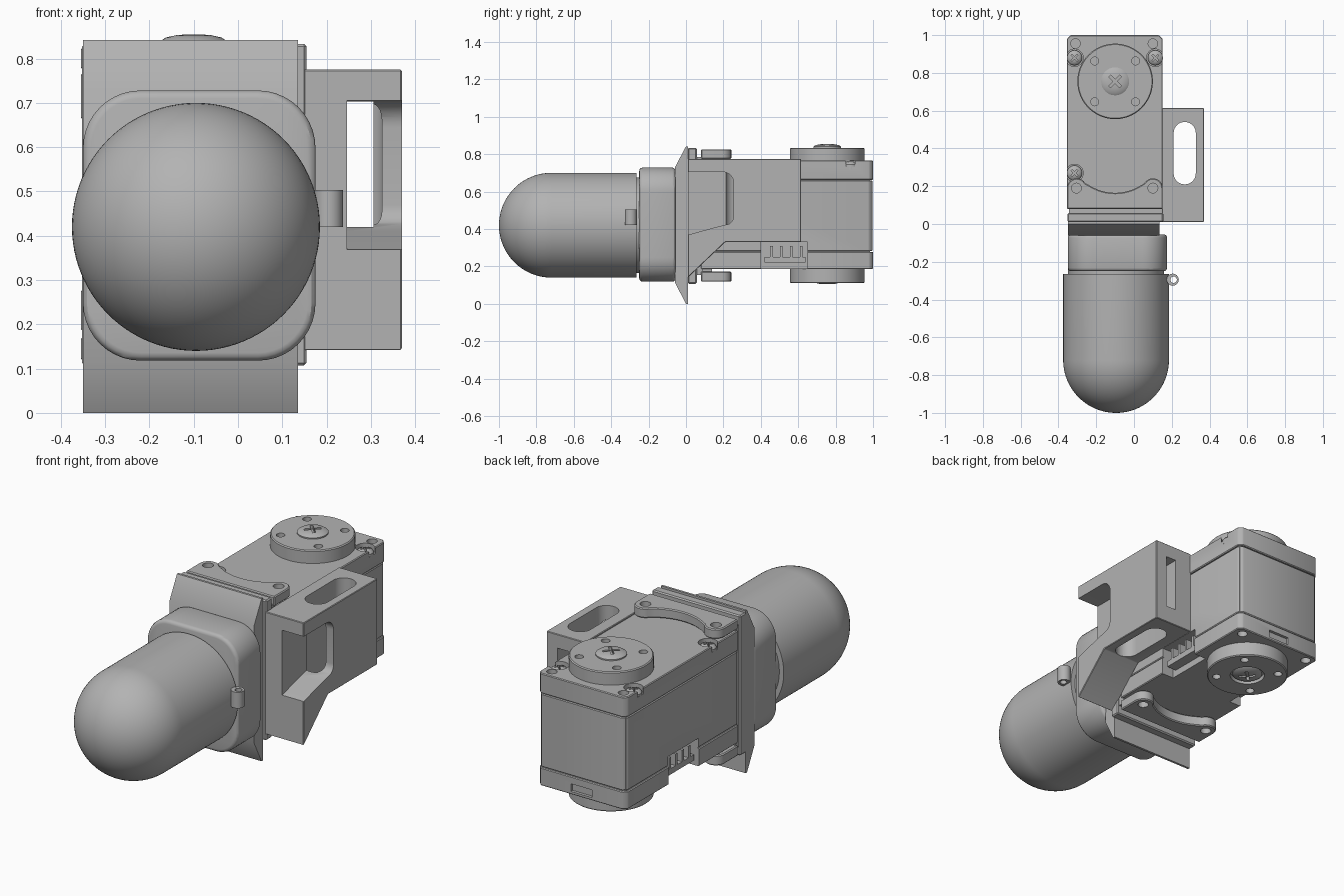
import bpy, bmesh
from math import sin, cos, pi, radians
from mathutils import Vector, Matrix

old = bpy.data.objects.get("Cube")
if old:
    bpy.data.objects.remove(old)

grey = bpy.data.materials.new("plain grey")
grey.use_nodes = True
grey.diffuse_color = (0.45, 0.45, 0.45, 1)
grey.node_tree.nodes["Principled BSDF"].inputs["Base Color"].default_value = grey.diffuse_color

CX, CZ = -0.095, 0.42            # housing axis
L, R = -0.355, 0.152             # body sides
TOP, BASE = 0.767, 0.185         # body top and bottom
MID = (TOP + BASE) / 2
HORN = (-0.1, 0.755)


def finish(name, bm):
    bmesh.ops.remove_doubles(bm, verts=bm.verts, dist=1e-5)
    bmesh.ops.recalc_face_normals(bm, faces=bm.faces)
    me = bpy.data.meshes.new(name)
    bm.to_mesh(me)
    bm.free()
    ob = bpy.data.objects.new(name, me)
    bpy.context.collection.objects.link(ob)
    me.materials.append(grey)
    return ob


def place(axis, u, v, w):
    return {"x": (w, u, v), "y": (u, w, v), "z": (u, v, w)}[axis]


def prism(name, pts, axis, lo, hi):
    """Extrude a flat outline along an axis."""
    bm = bmesh.new()
    face = bm.faces.new([bm.verts.new(place(axis, u, v, lo)) for u, v in pts])
    top = bmesh.ops.extrude_face_region(bm, geom=[face])["geom"]
    step = Vector(place(axis, 0, 0, hi - lo))
    bmesh.ops.translate(bm, verts=[g for g in top if isinstance(g, bmesh.types.BMVert)], vec=step)
    return finish(name, bm)


def arc(u, v, r, a0, a1, n=10):
    return [(u + r * cos(radians(a0 + (a1 - a0) * i / n)),
             v + r * sin(radians(a0 + (a1 - a0) * i / n))) for i in range(n + 1)]


def rounded(u0, u1, v0, v1, r, n=10):
    corners = [(u1 - r, v1 - r), (u0 + r, v1 - r), (u0 + r, v0 + r), (u1 - r, v0 + r)]
    return [p for i, c in enumerate(corners) for p in arc(*c, r, 90 * i, 90 * i + 90, n)]


def box(name, x0, x1, y0, y1, z0, z1):
    return prism(name, [(x0, y0), (x1, y0), (x1, y1), (x0, y1)], "z", z0, z1)


def cyl(name, u, v, r, lo, hi, axis="z", n=32):
    return prism(name, arc(u, v, r, 0, 360 - 360 / n, n - 1), axis, lo, hi)


def apply(ob, kind, **settings):
    mod = ob.modifiers.new(kind, kind)
    for key, val in settings.items():
        setattr(mod, key, val)
    with bpy.context.temp_override(object=ob, active_object=ob, selected_objects=[ob]):
        bpy.ops.object.modifier_apply(modifier=mod.name)


def bevel(ob, width, segments=1, angle=40):
    apply(ob, "BEVEL", width=width, segments=segments, limit_method="ANGLE",
          angle_limit=radians(angle))


def cut(ob, *cutters):
    for c in cutters:
        c.hide_render = True
        apply(ob, "BOOLEAN", operation="DIFFERENCE", object=c, solver="EXACT")
        bpy.data.objects.remove(c)


def lathe(name, profile, centre, direction, n=64):
    """Turn a (radius, height) profile about an axis."""
    bm = bmesh.new()
    vs = [bm.verts.new((r, 0, h)) for r, h in profile]
    es = [bm.edges.new(pair) for pair in zip(vs, vs[1:])]
    bmesh.ops.spin(bm, geom=vs + es, cent=(0, 0, 0), axis=(0, 0, 1), angle=2 * pi, steps=n)
    turn = Vector(direction).to_track_quat("Z", "Y").to_matrix().to_4x4()
    bm.transform(Matrix.Translation(centre) @ turn)
    return finish(name, bm)


def screw(name, x, y, z, r, d, rise):
    """Domed cross-head screw; d is +1 facing up, -1 facing down."""
    dome = [(r, -0.02), (r, rise * 0.3), (r * 0.85, rise * 0.65), (r * 0.5, rise * 0.92), (0, rise)]
    ob = lathe(name, [(0, -0.02)] + dome, (x, y, z), (0, 0, d), 32)
    a, t, end = r * 0.55, r * 0.1, z + d * (rise + 0.02)
    low, high = sorted((z, end))
    cross = [(a, t), (t, t), (t, a), (-t, a), (-t, t), (-a, t),
             (-a, -t), (-t, -t), (-t, -a), (t, -a), (t, -t), (a, -t)]
    cut(ob, prism("cross_cutter", [(x + (u - v) * 0.707, y + (u + v) * 0.707) for u, v in cross],
                  "z", low, high))


# Rounded capsule and its small side ring
rad = 0.28
lathe("capsule", [(0, 0.265), (rad, 0.265)] +
      [(rad * cos(i * pi / 48), 0.72 + rad * sin(i * pi / 48)) for i in range(24)] + [(0, 1)],
      (CX, 0, CZ), (0, -1, 0), 96)
cyl("capsule_neck", CX, CZ, 0.255, -0.28, -0.23, "y", 64)
ring = cyl("side_ring", 0.205, -0.295, 0.032, 0.42, 0.503)
cut(ring, cyl("ring_cutter", 0.21, -0.295, 0.017, 0.4, 0.53))

# Collar and wedge-shaped mounting flange
collar = prism("collar", rounded(-0.35, 0.175, 0.118, 0.728, 0.13), "y", -0.25, -0.055)
bevel(collar, 0.018, 3, 60)
prism("flange", [(-0.06, 0.115), (0, 0), (0.012, 0), (0.012, 0.842), (0, 0.842), (-0.06, 0.728)],
      "x", -0.35, 0.135)
plate = box("back_plate", -0.352, 0.155, 0.01, 0.058, 0.107, 0.833)
bevel(plate, 0.006)
box("plate_spacer", -0.345, 0.145, 0.05, 0.09, 0.155, 0.785)

# Servo body in three stacked shells
for name, z0, z1, grow in (("lower_shell", BASE, 0.278, 0), ("middle_shell", 0.281, 0.66, -0.003),
                           ("upper_shell", 0.663, TOP, 0)):
    c = 0.02
    x0, x1, y0, y1 = L - grow, R + grow, 0.08, 1 + grow
    shell = prism(name, [(x0, y0), (x1, y0), (x1, y1 - c), (x1 - c, y1), (x0 + c, y1), (x0, y1 - c)],
                  "z", z0, z1)
    bevel(shell, 0.004)
    if name != "upper_shell":
        for x in (L, R):
            cut(shell, box("socket_cutter", x - 0.07, x + 0.07, 0.4, 0.65, 0.1, 0.33))
    if name == "middle_shell":
        continue
    face = TOP if name == "upper_shell" else BASE
    for x in (-0.31, 0.1):
        cut(shell, cyl("hole_cutter", x, 0.955, 0.025, face - 0.05, face + 0.05))
    if name == "upper_shell":
        for x, y in ((-0.315, 0.88), (0.113, 0.88), (-0.315, 0.27)):
            cut(shell, cyl("recess_cutter", x, y, 0.046, 0.735, 0.9))
            screw("case_screw", x, y, 0.738, 0.04, 1, 0.024)
    else:
        cut(shell, box("slot_cutter", -0.16, -0.04, 0.985, 1.1, 0.2, 0.24))
box("seam_core", L + 0.01, R - 0.01, 0.09, 0.985, 0.27, 0.67).scale = (1, 1, 1)
for s in (-1, 1):
    ob = bpy.data.objects["seam_core"]
    edge = L if s < 0 else R
    cut(ob, box("socket_cutter", edge - 0.07, edge + 0.07, 0.4, 0.65, 0.1, 0.33))

# Connector sockets and pins on both sides
for x, s in ((L, 1), (R, -1)):
    inner, outer = x + s * 0.075, x + s * 0.015
    a, b = sorted((inner, outer))
    box("socket_floor", a, b, 0.42, 0.64, 0.22, 0.25)
    for i in range(4):
        y = 0.45 + i * 0.053
        box("socket_pin", a, b, y, y + 0.014, 0.25, 0.31)

# Output discs with cross-head screws, above and below
for d, face, far in ((1, TOP - 0.005, 0.834), (-1, BASE + 0.005, 0.11)):
    low, high = sorted((face, far))
    disc = cyl("output_disc", *HORN, 0.2, low, high, n=64)
    bevel(disc, 0.005)
    for i in range(4):
        a = radians(45 + 90 * i)
        cut(disc, cyl("hole_cutter", HORN[0] + 0.153 * cos(a), HORN[1] + 0.153 * sin(a),
                      0.021, far - 0.04, far + 0.04, n=20))
    if d < 0:
        cut(disc, cyl("recess_cutter", *HORN, 0.085, far - 0.02, far + 0.022))
    screw("disc_screw", *HORN, far if d > 0 else far + 0.015, 0.074, d, 0.021)

# Eared clamp plates with a curved inner edge, above and below
ears = [(L, 0.08), (R, 0.08)] + arc(0.1, 0.19, 0.052, 0, 150) + \
       arc(-0.1, 0.42, 0.255, -57, -123, 16) + arc(-0.303, 0.19, 0.052, 30, 180)
for low, high in ((0.775, 0.826), (0.118, 0.172)):
    clamp = prism("clamp_plate", ears, "z", low, high)
    bevel(clamp, 0.005, 1, 60)
    for x in (-0.305, 0.1):
        cut(clamp, cyl("hole_cutter", x, 0.19, 0.026, low - 0.1, high + 0.1))
    box("clamp_web", L + 0.02, R - 0.02, 0.08, 0.14, *sorted((MID, (low + high) / 2)))

# Side bracket: hollow along its length, open notch on the outside, slot from top to bottom
bracket = prism("side_bracket", [(0.01, 0.14), (0.21, 0.33), (0.615, 0.33), (0.615, 0.775),
                                 (0.01, 0.775)], "x", 0.148, 0.37)
bevel(bracket, 0.003)
notch = [(-0.1, 0.338), (0.16, 0.41)] + arc(0.205, 0.47, 0.05, -60, 0, 6) + \
        arc(0.195, 0.645, 0.06, 0, 90, 8) + [(-0.1, 0.705)]
cut(bracket,
    box("tunnel_cutter", 0.246, 0.306, -0.1, 0.8, 0.42, 0.703),
    prism("notch_cutter", notch, "x", 0.246, 0.5),
    prism("slot_cutter", rounded(0.21, 0.327, 0.21, 0.54, 0.058), "z", 0, 1))

# Smooth round surfaces, keep edges crisp
bpy.ops.object.select_all(action="DESELECT")
for ob in bpy.context.scene.objects:
    if ob.type == "MESH":
        ob.select_set(True)
        bpy.context.view_layer.objects.active = ob
bpy.ops.object.shade_smooth_by_angle(angle=radians(30))
